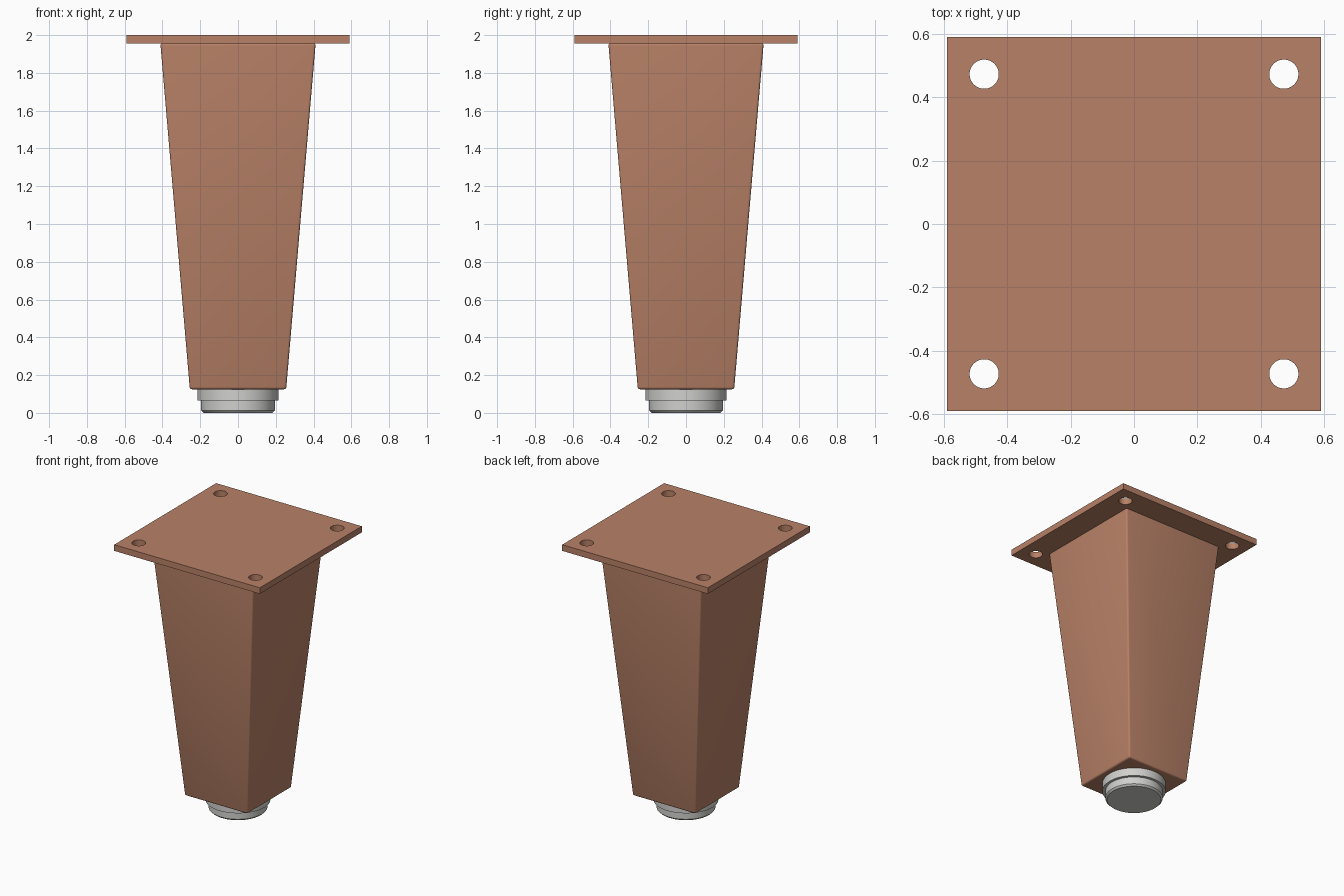
import bpy, bmesh, math

cube = bpy.data.objects.get("Cube")
if cube:
    bpy.data.objects.remove(cube, do_unlink=True)


def material(name, rgb):
    m = bpy.data.materials.new(name)
    m.use_nodes = True
    m.diffuse_color = (*rgb, 1)
    m.node_tree.nodes["Principled BSDF"].inputs["Base Color"].default_value = (*rgb, 1)
    return m


copper = material("copper brown", (0.48, 0.22, 0.135))
steel = material("light grey metal", (0.63, 0.63, 0.61))


def add_object(name, bm, mat):
    bmesh.ops.recalc_face_normals(bm, faces=bm.faces)
    mesh = bpy.data.meshes.new(name)
    bm.to_mesh(mesh)
    bm.free()
    mesh.materials.append(mat)
    ob = bpy.data.objects.new(name, mesh)
    bpy.context.collection.objects.link(ob)
    return ob


def activate(ob):
    bpy.ops.object.select_all(action='DESELECT')
    ob.select_set(True)
    bpy.context.view_layer.objects.active = ob


def tapered_block(name, half_bottom, half_top, z0, z1, mat):
    """Square block whose half width changes from bottom to top."""
    bm = bmesh.new()
    bmesh.ops.create_cube(bm, size=2)
    for v in bm.verts:
        top = v.co.z > 0
        half = half_top if top else half_bottom
        v.co = (v.co.x * half, v.co.y * half, z1 if top else z0)
    return add_object(name, bm, mat)


def lathe(name, profile, mat, steps=64):
    """Spin a radius and height profile around z."""
    bm = bmesh.new()
    verts = [bm.verts.new((r, 0, z)) for r, z in profile]
    edges = [bm.edges.new(pair) for pair in zip(verts, verts[1:])]
    bmesh.ops.spin(bm, geom=verts + edges, cent=(0, 0, 0), axis=(0, 0, 1),
                   angle=math.tau, steps=steps)
    bmesh.ops.remove_doubles(bm, verts=bm.verts, dist=0.0001)
    return add_object(name, bm, mat)


# Mounting plate with a screw hole near each corner
plate = tapered_block("mounting_plate", 0.59, 0.59, 1.955, 2.0, copper)
bm = bmesh.new()
for sx in (-1, 1):
    for sy in (-1, 1):
        hole = bmesh.ops.create_cone(bm, cap_ends=True, segments=48,
                                     radius1=0.046, radius2=0.046, depth=0.2)
        bmesh.ops.translate(bm, verts=hole["verts"],
                            vec=(sx * 0.473, sy * 0.473, 1.98))
cutter = add_object("hole_cutter", bm, copper)
cutter.hide_render = True
cut = plate.modifiers.new("holes", 'BOOLEAN')
cut.operation = 'DIFFERENCE'
cut.solver = 'EXACT'
cut.object = cutter
activate(plate)
bpy.ops.object.modifier_apply(modifier=cut.name)
bpy.data.objects.remove(cutter, do_unlink=True)

# Tapered square leg with softened edges
leg = tapered_block("tapered_leg", 0.255, 0.411, 0.125, 1.956, copper)
bevel = leg.modifiers.new("soft edges", 'BEVEL')
bevel.width = 0.012
bevel.segments = 4
activate(leg)
bpy.ops.object.modifier_apply(modifier=bevel.name)

# Levelling foot: collar and narrower pad with a chamfered rim
collar = lathe("foot_collar", [(0, 0.065), (0.215, 0.065),
                               (0.215, 0.128), (0, 0.128)], steel)
pad = lathe("foot_pad", [(0, 0), (0.183, 0), (0.195, 0.012),
                         (0.195, 0.07), (0, 0.07)], steel)

for ob in (plate, leg, collar, pad):
    activate(ob)
    bpy.ops.object.shade_smooth_by_angle(angle=math.radians(30))
